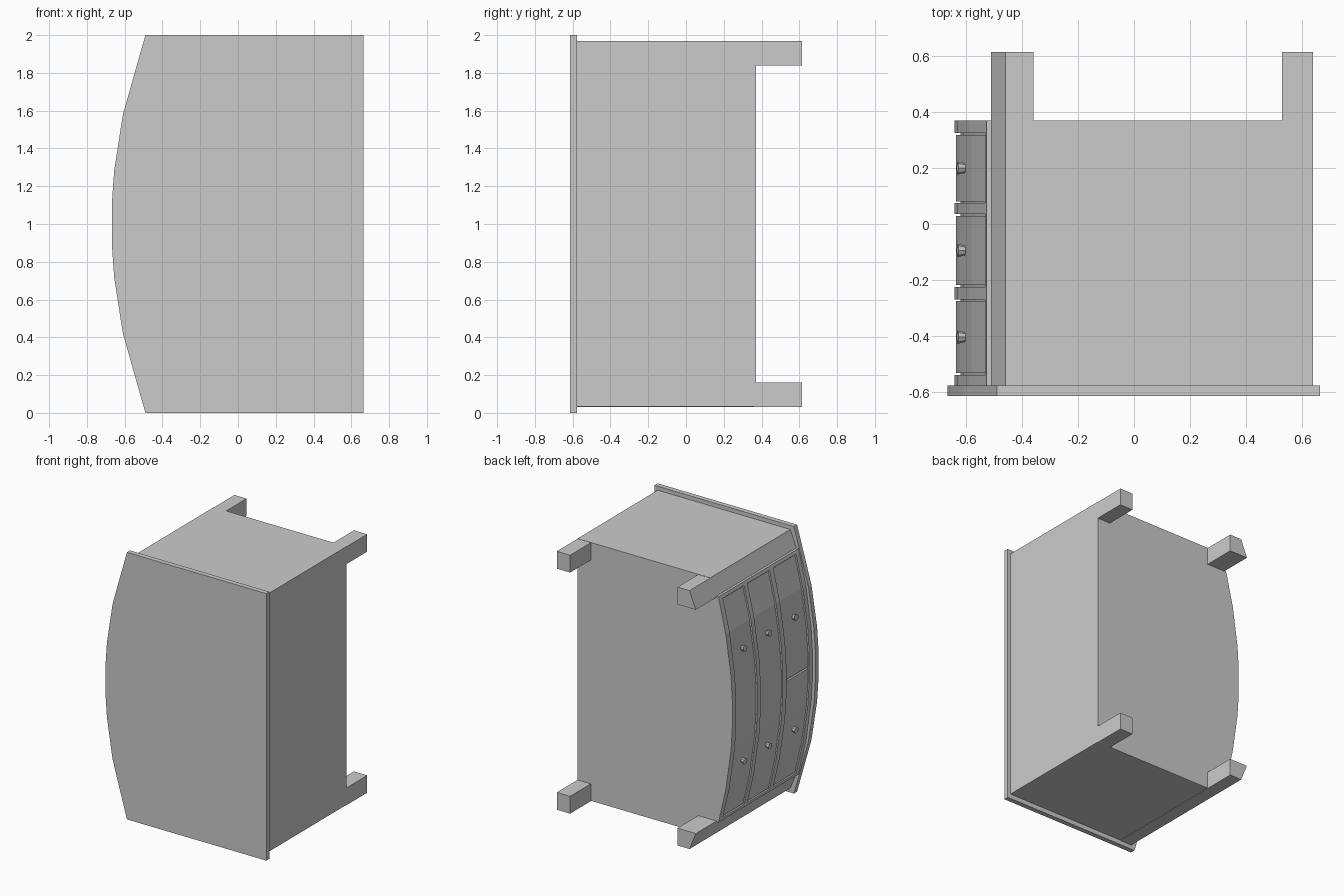
import bpy, bmesh
from mathutils import Vector

if "Cube" in bpy.data.objects:
    bpy.data.objects.remove(bpy.data.objects["Cube"])


def prism(name, profile, y0, y1):
    """Extrude a closed (x, z) outline from y0 to y1."""
    bm = bmesh.new()
    face = bm.faces.new([bm.verts.new((x, y0, z)) for x, z in profile])
    ext = bmesh.ops.extrude_face_region(bm, geom=[face])
    bmesh.ops.translate(bm, vec=(0, y1 - y0, 0),
                        verts=[v for v in ext["geom"] if isinstance(v, bmesh.types.BMVert)])
    bmesh.ops.recalc_face_normals(bm, faces=bm.faces[:])
    me = bpy.data.meshes.new(name)
    bm.to_mesh(me)
    bm.free()
    ob = bpy.data.objects.new(name, me)
    bpy.context.collection.objects.link(ob)
    return ob


def bow(z, inset=0.0):
    """Bowed front position at height z."""
    return -0.645 + 0.165 * (z - 1) ** 2 + inset


STOPS = [0.42, 0.72, 0.9, 1.1, 1.28, 1.58]


def bow_line(z0, z1, inset=0.0):
    zs = [z0] + [z for z in STOPS if z0 < z < z1] + [z1]
    return [(bow(z, inset), z) for z in zs]


def band(name, z0, z1, y0, y1, inset):
    """Curved strip following the bowed front."""
    return prism(name, bow_line(z0, z1, inset) + bow_line(z0, z1, 0.04)[::-1], y0, y1)


# bowed top slab
top = [(-0.67 + 0.18 * (z - 1) ** 2, z) for z in [0.0] + STOPS + [2.0]]
prism("top_slab", top + [(0.665, 2.0), (0.665, 0.0)], -0.615, -0.578)

# carcass with recessed bowed front
prism("carcass", bow_line(0.155, 1.845, 0.022)
      + [(-0.46, 1.97), (0.64, 1.97), (0.64, 0.035), (-0.46, 0.035)], -0.578, 0.37)

# legs: front corner posts run full height, back legs are square
for side, s in (("lower", -1), ("upper", 1)):
    zi, zo = 1 + s * 0.838, 1 + s * 0.968
    prism("front_leg_" + side, [(-0.512, zi), (-0.46, zo), (-0.36, zo), (-0.36, zi)], -0.578, 0.615)
    prism("back_leg_" + side, [(0.53, zi), (0.53, zo), (0.64, zo), (0.64, zi)], 0.36, 0.615)
    # narrow stile beside the drawers
    a, b = sorted((1 + s * 0.845, 1 + s * 0.82))
    band("stile_" + side, a, b, -0.578, 0.37, 0.0)

# rails between the drawers
for i, (a, b) in enumerate([(-0.578, -0.54), (-0.27, -0.225), (0.035, 0.075), (0.325, 0.37)]):
    band(f"rail_{i}", 0.18, 1.82, a, b, 0.0)

# drawer fronts: the top row is split in two
G = 0.006
rows = [(-0.54, -0.27, [(0.18, 1.0), (1.0, 1.82)]),
        (-0.225, 0.035, [(0.18, 1.82)]),
        (0.075, 0.325, [(0.18, 1.82)])]
for r, (ya, yb, spans) in enumerate(rows):
    for c, (za, zb) in enumerate(spans):
        band(f"drawer_front_{r}_{c}", za + G, zb - G, ya + G, yb - G, 0.007)
    # knobs, square to the curve
    for k, z in enumerate((0.58, 1.42)):
        n = Vector((-1, 0, 0.33 * (z - 1))).normalized()
        p = Vector((bow(z, 0.007), (ya + yb) / 2, z)) + n * 0.008
        bpy.ops.mesh.primitive_cone_add(vertices=8, radius1=0.016, radius2=0.024, depth=0.03,
                                        location=p, rotation=n.to_track_quat('Z', 'Y').to_euler())
        bpy.context.object.name = f"knob_{r}_{k}"
